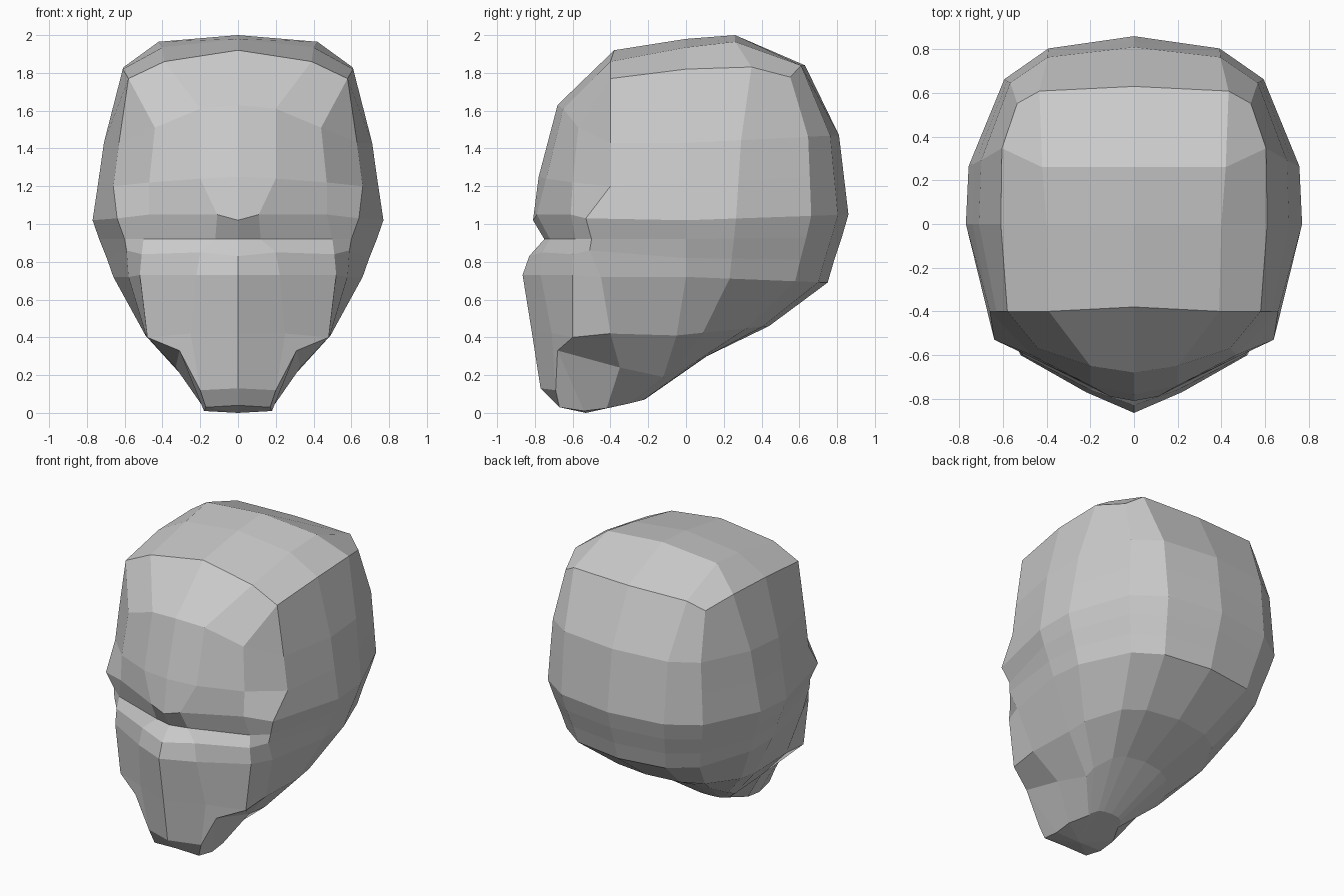
import bpy, bmesh, math

if "Cube" in bpy.data.objects:
    bpy.data.objects.remove(bpy.data.objects["Cube"])

grey = bpy.data.materials.new("plain grey")
grey.diffuse_color = (0.6, 0.6, 0.6, 1)
grey.use_nodes = True
grey.node_tree.nodes["Principled BSDF"].inputs["Base Color"].default_value = grey.diffuse_color

# Face profiles, crown to chin base: centre line, inner face, outer face, temple
centre = [(0, y, z) for y, z in (
    (-.38, 1.92), (-.68, 1.63), (-.78, 1.25), (-.81, 1.02), (-.75, .92),
    (-.83, .83), (-.865, .73), (-.815, .42), (-.77, .13), (-.68, .04))]
inner = [(.39, -.4, 1.86), (.2, -.65, 1.61), (.2, -.74, 1.24), (.11, -.79, 1.05), (.12, -.72, .92),
         (.2, -.76, .85), (.22, -.77, .73), (.25, -.71, .42), (.2, -.69, .12), (.17, -.67, .03)]
outer = [(.58, -.4, 1.77), (.44, -.57, 1.51), (.47, -.6, 1.22), (.47, -.61, 1.05), (.5, -.585, .92),
         (.51, -.6, .84), (.52, -.6, .73), (.48, -.6, .4), (.31, -.68, .33), (.18, -.54, .01)]
temple = [(.58, -.4, 1.77), (.63, -.4, 1.43), (.66, -.4, 1.2), (.64, -.53, 1.03), (.6, -.5, .92),
          (.59, -.51, .86), (.58, -.45, .72), (.49, -.4, .42), (.33, -.35, .24), (.18, -.42, .025)]

# Back of the skull: half width, side y, side z, back y, back z, boxiness
skull = [(.61, 0, 1.82, .63, 1.84, .38), (.71, 0, 1.43, .81, 1.47, .65),
         (.74, 0, 1.22, .835, 1.26, .7), (.77, 0, 1.02, .86, 1.05, .75),
         (.735, 0, .92, .825, .93, .75), (.695, 0, .82, .785, .81, .75),
         (.66, 0, .72, .75, .69, .75), (.49, -.05, .41, .44, .46, .8),
         (.29, -.12, .19, .11, .30, .8), (.12, -.3, .05, -.22, .07, .8)]


def back_arc(level, w, ys, zs, yb, zb, p):
    """Rounded-square quarter arc from the widest side to the back centre."""
    pts = []
    for i, a in enumerate((0, 12, 45, 66, 90)):
        c = max(math.cos(math.radians(a)), 0) ** p if a < 90 else 0
        s = math.sin(math.radians(a)) ** p
        sag = .06 if level == 0 and i == 2 else 0
        pts.append((w * c, ys + (yb - ys) * s, zs + (zb - zs) * s - sag))
    return pts


bm = bmesh.new()
rings = []
for k, row in enumerate(skull):
    pts = [centre[k], inner[k], outer[k], temple[k]] + back_arc(k, *row)
    rings.append([bm.verts.new(p) for p in pts])

# Walls of the head
for a, b in zip(rings, rings[1:]):
    for j in range(8):
        if a is rings[0] and j == 2:      # outer face and temple meet at the crown corner
            bm.faces.new((a[2], b[2], b[3]))
        else:
            bm.faces.new((a[j], b[j], b[j + 1], a[j + 1]))

# Crown
c = rings[0]
ridge = [[bm.verts.new(p) for p in row] for row in
         (((0, 0, 1.98), (.4, 0, 1.935)), ((0, .26, 2.0), (.42, .26, 1.965)))]
grid = [c[0:3], ridge[0] + [c[4]], ridge[1] + [c[5]], [c[8], c[7], c[6]]]
for a, b in zip(grid, grid[1:]):
    for j in range(2):
        bm.faces.new((a[j], a[j + 1], b[j + 1], b[j]))

# Chin underside
base = bm.verts.new((0, -.53, 0))
for a, b in zip(rings[-1], rings[-1][1:]):
    bm.faces.new((a, base, b))

# Mirror to the other half
half = bm.verts[:] + bm.edges[:] + bm.faces[:]
copy = bmesh.ops.duplicate(bm, geom=half)["geom"]
for v in copy:
    if isinstance(v, bmesh.types.BMVert):
        v.co.x = -v.co.x
bmesh.ops.remove_doubles(bm, verts=bm.verts[:], dist=.0005)
bmesh.ops.recalc_face_normals(bm, faces=bm.faces[:])

mesh = bpy.data.meshes.new("head")
bm.to_mesh(mesh)
bm.free()
mesh.materials.append(grey)
head = bpy.data.objects.new("head", mesh)
bpy.context.collection.objects.link(head)
